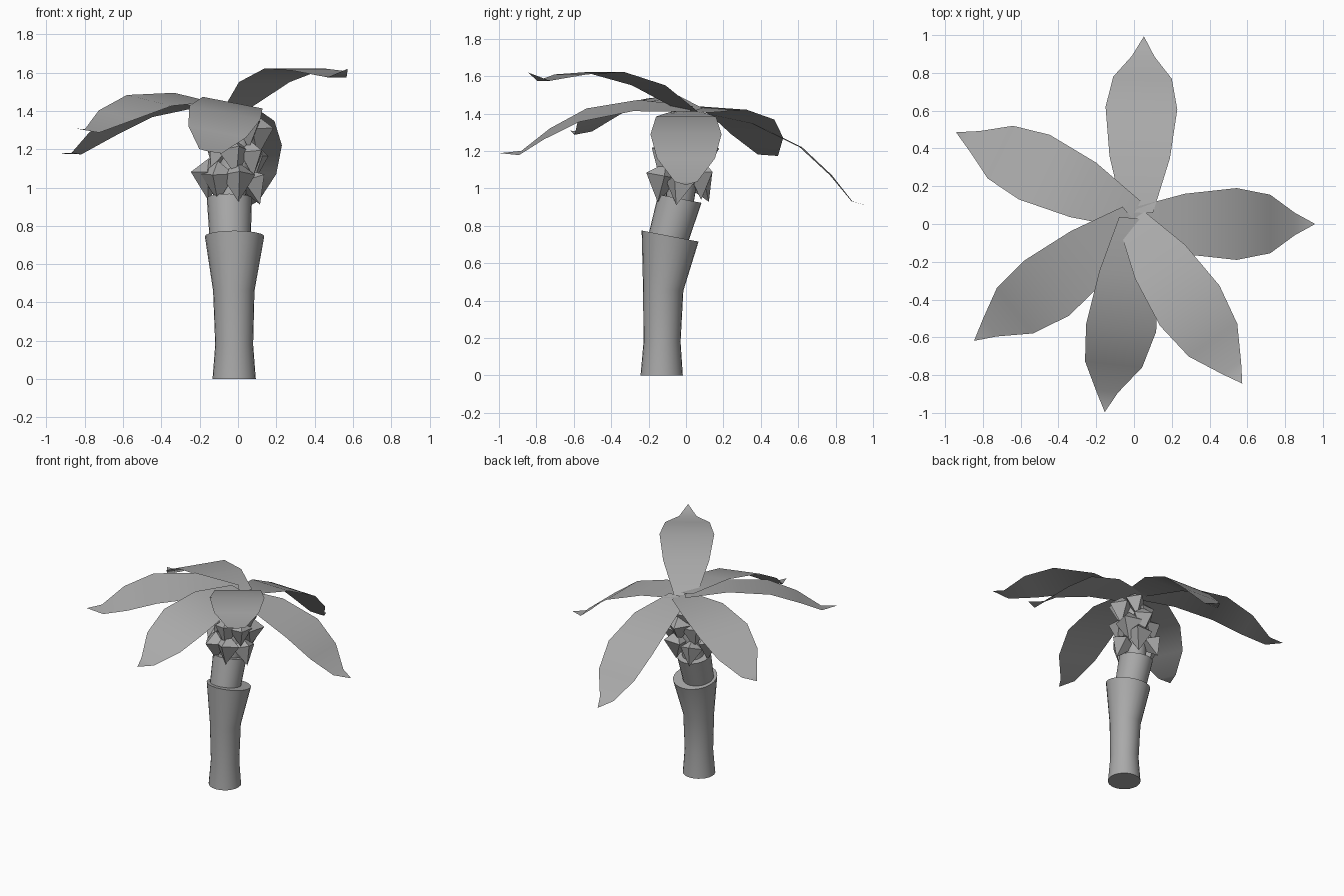
import bpy, bmesh, random
from math import sin, cos, pi, radians
from mathutils import Matrix, Vector

random.seed(4)
old = bpy.data.objects.get("Cube")
if old:
    bpy.data.objects.remove(old)

GREY = (0.4, 0.4, 0.4, 1)
grey = bpy.data.materials.new("plain grey")
grey.use_nodes = True
grey.diffuse_color = GREY
bsdf = next(n for n in grey.node_tree.nodes if n.type == 'BSDF_PRINCIPLED')
bsdf.inputs["Base Color"].default_value = GREY


def finish(bm, name, smooth=0):
    mesh = bpy.data.meshes.new(name)
    bm.to_mesh(mesh)
    bm.free()
    mesh.materials.append(grey)
    obj = bpy.data.objects.new(name, mesh)
    bpy.context.collection.objects.link(obj)
    if smooth:
        bpy.ops.object.select_all(action='DESELECT')
        obj.select_set(True)
        bpy.context.view_layer.objects.active = obj
        bpy.ops.object.shade_smooth_by_angle(angle=radians(smooth))
    return obj


def trunk(name, rings, sides=24):
    """Lofted tube; each ring is x, y, z, radius, lean towards +y in degrees."""
    bm = bmesh.new()
    loops = []
    for x, y, z, r, lean in rings:
        m = Matrix.Translation((x, y, z)) @ Matrix.Rotation(radians(-lean), 4, 'X')
        loops.append([bm.verts.new(m @ Vector((r * cos(2 * pi * i / sides),
                                               r * sin(2 * pi * i / sides), 0)))
                      for i in range(sides)])
    for a, b in zip(loops, loops[1:]):
        for i in range(sides):
            j = (i + 1) % sides
            bm.faces.new((a[i], a[j], b[j], b[i]))
    bm.faces.new(loops[0][::-1])
    bm.faces.new(loops[-1])
    finish(bm, name, 40)


# Trunk sections
trunk("lower_trunk", [(-.02, -.13, 0, .113, 0), (-.02, -.128, .18, .099, 0),
                      (-.022, -.122, .46, .108, 4), (-.018, -.085, .745, .155, 11)])
trunk("upper_trunk", [(-.04, -.11, .68, .105, 14), (-.045, -.033, .945, .118, 11)])
trunk("crown_core", [(-.04, -.035, .92, .075, 8), (-.01, 0, 1.2, .085, 4),
                     (0, .01, 1.4, .05, 0)])

# Leaf: segment lengths, segment slopes, half-widths at each joint
LENGTHS = (.30, .29, .22, .18, .11)
SLOPES = (28, 14, -3, -11, 24)
WIDTHS = (.08, .16, .19, .155, .06)


def leaf(name, base, heading, pitch, roll):
    bm = bmesh.new()
    m = (Matrix.Translation(base) @ Matrix.Rotation(radians(heading), 4, 'Z')
         @ Matrix.Rotation(radians(-pitch), 4, 'Y')
         @ Matrix.Rotation(radians(roll), 4, 'X'))
    p = Vector((0, 0, 0))
    pairs = []
    for length, slope, w in zip(LENGTHS, SLOPES, WIDTHS):
        pairs.append([bm.verts.new(m @ (p + Vector((0, s * w, 0)))) for s in (1, -1)])
        p = p + length * Vector((cos(radians(slope)), 0, sin(radians(slope))))
    for (a, b), (c, d) in zip(pairs, pairs[1:]):
        bm.faces.new((a, b, d, c))
    bm.faces.new((*pairs[-1], bm.verts.new(m @ p)))
    finish(bm, name, 60)


leaf("left_leaf", (-.03, 0, 1.41), 0, -33, 0)
leaf("back_leaf", (.02, .06, 1.41), 88, -40, 0)
leaf("back_right_leaf", (0, .05, 1.41), 156, -24, 4)
leaf("front_right_leaf", (-.01, .03, 1.415), 216, -17, -9)
leaf("front_leaf", (0, .03, 1.425), 259, -24, -12)
leaf("front_left_leaf", (-.01, .02, 1.41), -56, 0, 0)


# Faceted fruit: four-sided double pyramids hanging around the core
def fruit(name, centre, r, tilt, turn):
    bm = bmesh.new()
    m = (Matrix.Translation(centre) @ Matrix.Rotation(turn, 4, 'Z')
         @ Matrix.Rotation(tilt, 4, 'Y'))
    ring = [bm.verts.new(m @ Vector((r * cos(k * pi / 2), r * sin(k * pi / 2), .02)))
            for k in range(4)]
    top = bm.verts.new(m @ Vector((0, 0, r)))
    low = bm.verts.new(m @ Vector((0, 0, -1.35 * r)))
    for k in range(4):
        a, b = ring[k], ring[(k + 1) % 4]
        bm.faces.new((a, b, top))
        bm.faces.new((b, a, low))
    finish(bm, name)


# Each tier: count, height, distance from core, fruit size, core x, core y
TIERS = ((6, 1.04, .115, .085, -.04, -.02), (6, 1.17, .10, .085, -.01, -.01),
         (5, 1.3, .08, .08, .02, 0))
for t, (count, z, dist, size, cx, cy) in enumerate(TIERS):
    for i in range(count):
        a = 2 * pi * (i + t / 2) / count + random.uniform(-.2, .2)
        fruit(f"fruit_{t + 1}_{i + 1}",
              (cx + dist * cos(a), cy + dist * sin(a), z + random.uniform(-.03, .03)),
              size * random.uniform(.9, 1.15), random.uniform(-.5, .1),
              a + random.uniform(-.4, .4))
